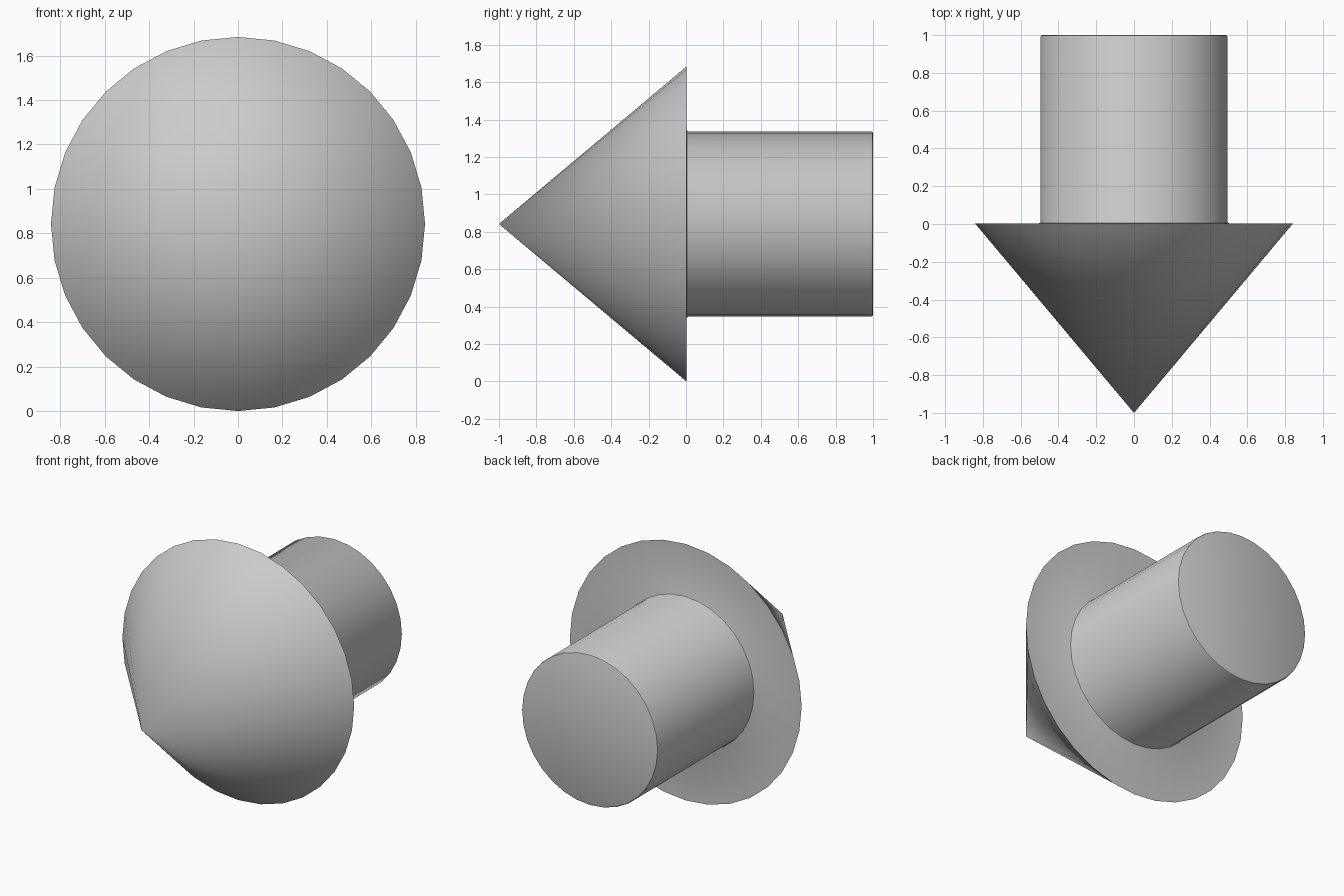
import bpy, bmesh, math

if "Cube" in bpy.data.objects:
    bpy.data.objects.remove(bpy.data.objects["Cube"])

SIDES = 32
RIM = 0.842      # cone radius, also the height of the axis
SHAFT = 0.495    # shaft radius
B = 0.01         # small rounding at both shaft ends

# Half profile (y, radius) from cone rim along the shaft to its rounded end
profile = [(0.003, RIM), (0.003, SHAFT + B), (0.006, SHAFT + 0.003),
           (0.003 + B, SHAFT), (1 - B, SHAFT), (0.997, SHAFT - 0.003),
           (1.0, SHAFT - B)]

bm = bmesh.new()


def ring(y, r):
    return [bm.verts.new((r * math.sin(a), y, RIM + r * math.cos(a)))
            for a in (2 * math.pi * i / SIDES for i in range(SIDES))]


rings = [ring(y, r) for y, r in profile]
tip = bm.verts.new((0, -1, RIM))

# Cone sides, then the flange and shaft walls
for i in range(SIDES):
    j = (i + 1) % SIDES
    bm.faces.new((tip, rings[0][i], rings[0][j]))
    for a, b in zip(rings, rings[1:]):
        bm.faces.new((a[i], b[i], b[j], a[j]))

# Flat end of the shaft
bm.faces.new(rings[-1])
bmesh.ops.recalc_face_normals(bm, faces=bm.faces)

mesh = bpy.data.meshes.new("pointed_peg")
bm.to_mesh(mesh)
bm.free()
peg = bpy.data.objects.new("pointed_peg", mesh)
bpy.context.collection.objects.link(peg)

# Smooth round walls, crisp rim
bpy.context.view_layer.objects.active = peg
peg.select_set(True)
bpy.ops.object.shade_smooth_by_angle(angle=math.radians(35))
